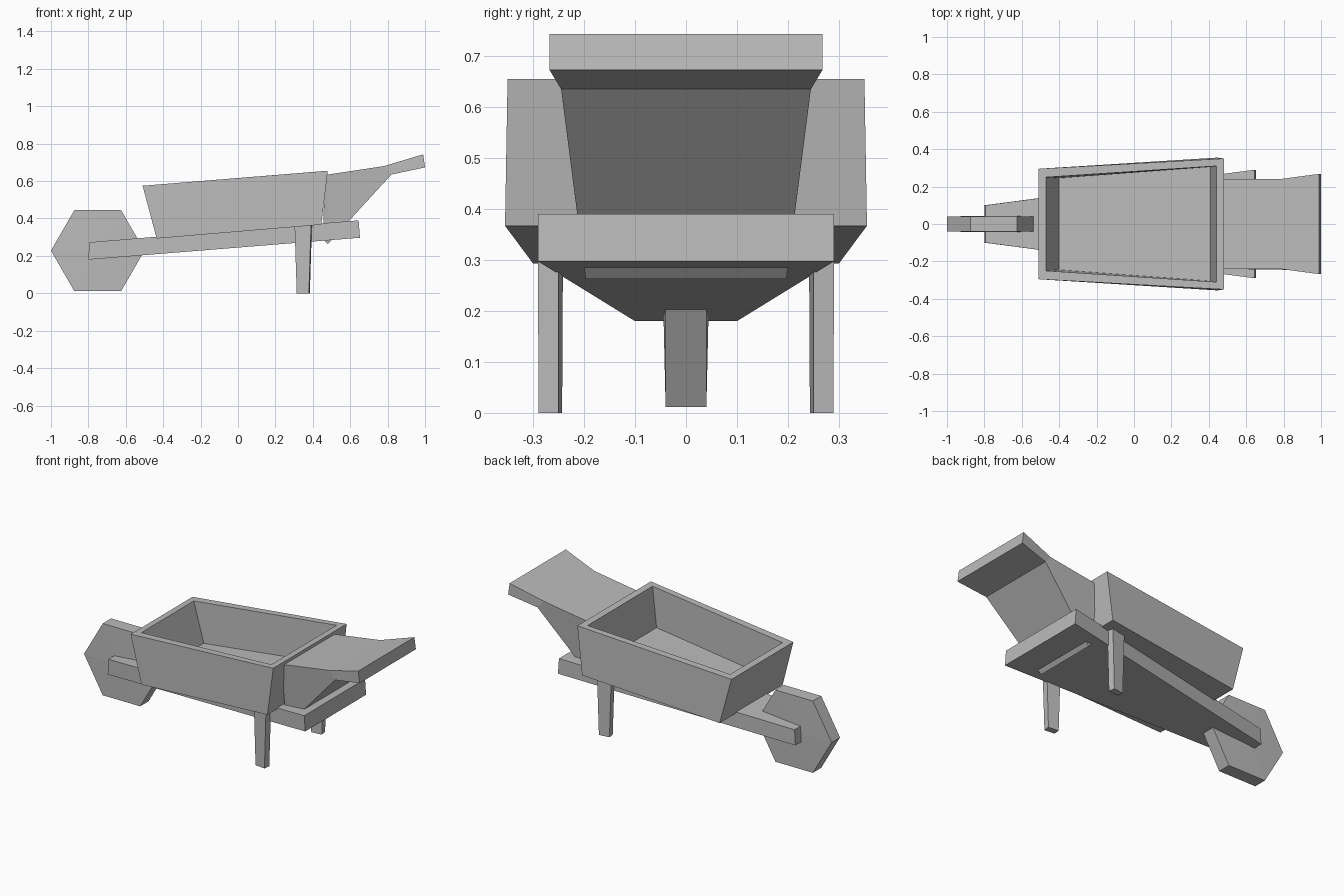
import bpy
import bmesh
from math import cos, sin, pi

cube = bpy.data.objects.get("Cube")
if cube:
    bpy.data.objects.remove(cube, do_unlink=True)

GREY = (0.5, 0.5, 0.5, 1)
grey = bpy.data.materials.new("plain grey")
grey.use_nodes = True
grey.diffuse_color = GREY
grey.node_tree.nodes["Principled BSDF"].inputs["Base Color"].default_value = GREY


def loft(name, rings, dome=0.0):
    """Skin a row of equal-length point rings and close both ends."""
    bm = bmesh.new()
    loops = [[bm.verts.new(p) for p in ring] for ring in rings]
    for a, b in zip(loops, loops[1:]):
        for i in range(len(a)):
            j = (i + 1) % len(a)
            bm.faces.new((a[i], a[j], b[j], b[i]))
    caps = [bm.faces.new(loops[0][::-1]), bm.faces.new(loops[-1])]
    bmesh.ops.recalc_face_normals(bm, faces=bm.faces[:])
    if dome:
        bmesh.ops.poke(bm, faces=caps, offset=dome)
    mesh = bpy.data.meshes.new(name)
    bm.to_mesh(mesh)
    bm.free()
    mesh.materials.append(grey)
    obj = bpy.data.objects.new(name, mesh)
    bpy.context.collection.objects.link(obj)
    return obj


def section(x_low, z_low, w_low, x_top, z_top, w_top):
    """Upright four-cornered section, symmetric about y = 0."""
    return [(x_low, -w_low, z_low), (x_low, w_low, z_low),
            (x_top, w_top, z_top), (x_top, -w_top, z_top)]


def tray_ring(x0, z0, w0, x1, z1, w1):
    """Sloping trapezoid outline, symmetric about y = 0."""
    return [(x0, -w0, z0), (x1, -w1, z1), (x1, w1, z1), (x0, w0, z0)]


# Wheel: six-sided, with very slightly domed sides
hexagon = [(-0.75 + 0.25 * cos(i * pi / 3), 0.228 + 0.25 * sin(i * pi / 3))
           for i in range(6)]
loft("wheel", [[(x, y, z) for x, z in hexagon] for y in (-0.04, 0.04)], dome=0.005)

# Tapered plate under the tub
loft("base_plate", [section(-0.80, 0.18, 0.10, -0.795, 0.273, 0.10),
                    section(0.652, 0.297, 0.29, 0.645, 0.39, 0.29)])

# Open tub: outer wall up, over the rim, down to the floor
loft("tub", [tray_ring(-0.435, 0.293, 0.30, 0.445, 0.367, 0.355),
             tray_ring(-0.51, 0.575, 0.295, 0.48, 0.655, 0.35),
             tray_ring(-0.47, 0.578, 0.25, 0.44, 0.652, 0.31),
             tray_ring(-0.40, 0.343, 0.245, 0.41, 0.412, 0.305)])

# Broad handle rising behind the tub
loft("handle", [section(0.457, 0.285, 0.20, 0.46, 0.632, 0.24),
                section(0.48, 0.263, 0.197, 0.48, 0.635, 0.24),
                section(0.82, 0.635, 0.245, 0.78, 0.68, 0.24),
                section(1.0, 0.673, 0.268, 0.99, 0.743, 0.268)])

# Tapered legs, turned to follow the plate edges
foot = [(0.314, 0.281), (0.379, 0.289), (0.384, 0.25), (0.319, 0.243)]
hip = [(0.302, 0.281), (0.391, 0.291), (0.396, 0.25), (0.307, 0.241)]
for side, s in (("left", 1), ("right", -1)):
    loft(f"leg_{side}", [[(x, s * y, 0) for x, y in foot],
                         [(x, s * y, 0.38) for x, y in hip]])
